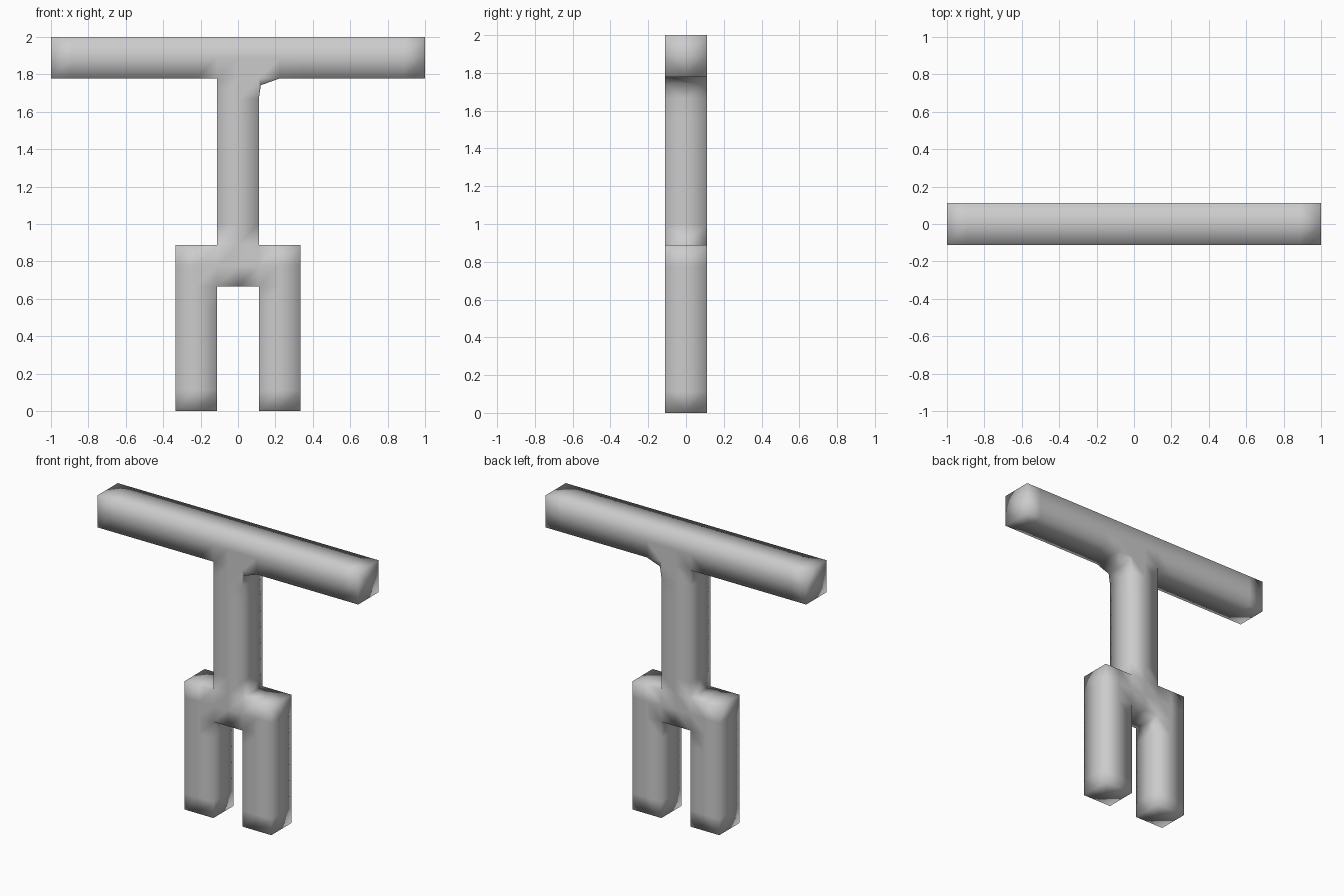
import bpy, bmesh

if "Cube" in bpy.data.objects:
    bpy.data.objects.remove(bpy.data.objects["Cube"])

H = 1 / 9                      # half the thickness of every bar

# Blocks on a grid of H: x from, x to, z from, z to
BLOCKS = [
    (-9, 9, 16, 18),           # crossbar
    (-1, 1, 8, 16),            # stem
    (-3, 3, 6, 8),             # fork bridge
    (-3, -1, 0, 6),            # left leg
    (1, 3, 0, 6),              # right leg
]

bm = bmesh.new()


def front_face(points):
    bm.faces.new([bm.verts.new((x, -H, z)) for x, z in points])


# Front sheet made of square cells
for x0, x1, z0, z1 in BLOCKS:
    for i in range(x0, x1):
        for k in range(z0, z1):
            front_face([(a * H, b * H) for a, b in
                        ((i, k), (i + 1, k), (i + 1, k + 1), (i, k + 1))])

# Small web in the right corner under the crossbar
front_face([(H, 15 * H), (0.122, 1.742), (2 * H, 16 * H), (H, 16 * H)])
bmesh.ops.remove_doubles(bm, verts=bm.verts, dist=1e-4)

# Rim from the front sheet to the middle, then mirror to the back
rim = [e for e in bm.edges if e.is_boundary]
ext = bmesh.ops.extrude_edge_only(bm, edges=rim)
for v in ext["geom"]:
    if isinstance(v, bmesh.types.BMVert):
        v.co.y = 0
bmesh.ops.mirror(bm, geom=bm.verts[:] + bm.edges[:] + bm.faces[:],
                 axis='Y', merge_dist=1e-4)
bmesh.ops.remove_doubles(bm, verts=bm.verts, dist=1e-4)
bmesh.ops.recalc_face_normals(bm, faces=bm.faces)

# Soft shading over the blocky form
for f in bm.faces:
    f.smooth = True

mesh = bpy.data.meshes.new("forked_t_post")
bm.to_mesh(mesh)
bm.free()
bpy.context.collection.objects.link(bpy.data.objects.new("forked_t_post", mesh))
